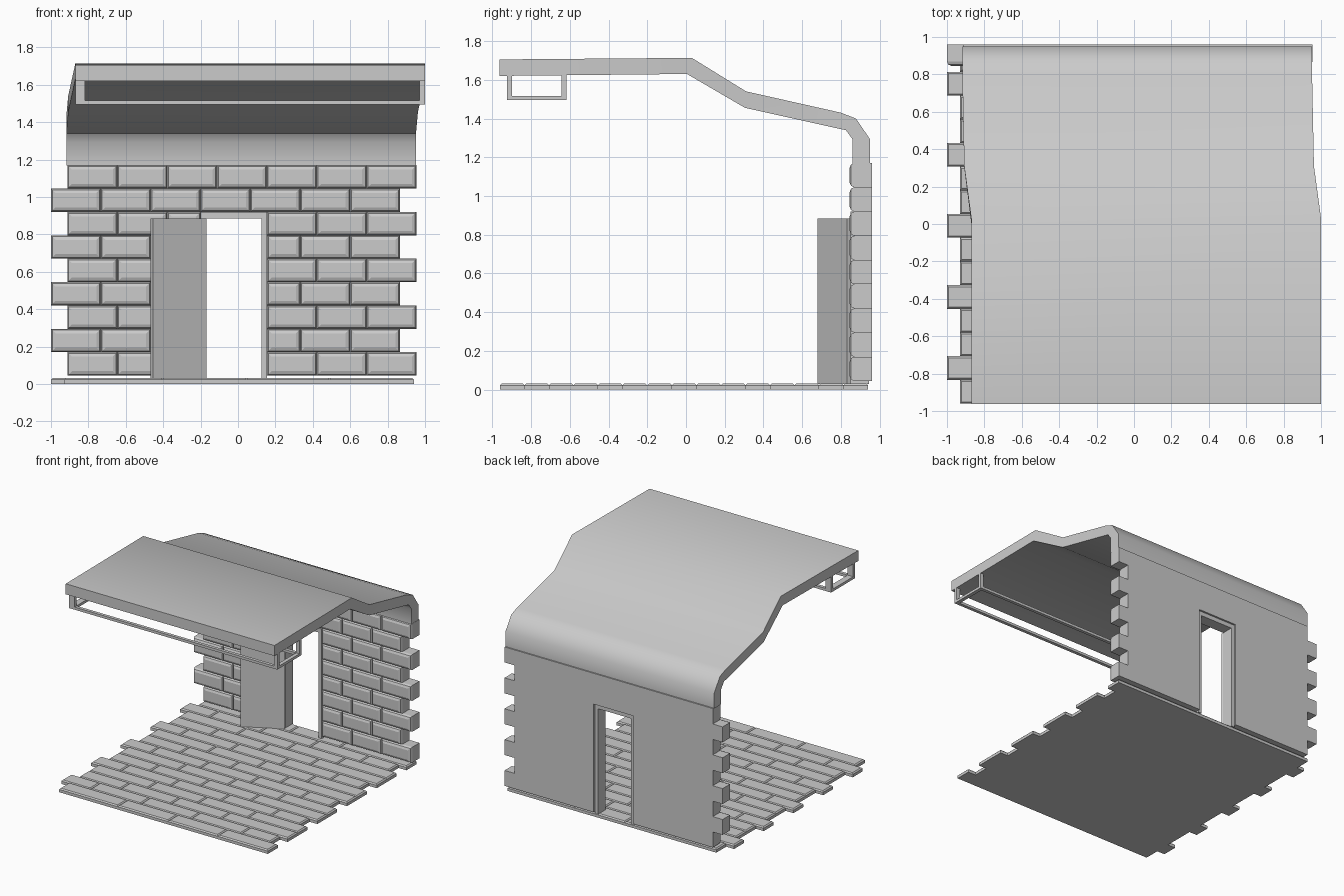
import bpy, bmesh, math
from mathutils import Matrix, Vector

if "Cube" in bpy.data.objects:
    bpy.data.objects.remove(bpy.data.objects["Cube"])


def add_box(bm, x0, x1, y0, y1, z0, z1, bevel=0, face_dir=None, segments=2):
    """Box; optionally bevels only the rim of the face looking along face_dir."""
    m = Matrix.Translation(((x0 + x1) / 2, (y0 + y1) / 2, (z0 + z1) / 2)) @ \
        Matrix.Diagonal((x1 - x0, y1 - y0, z1 - z0, 1))
    verts = bmesh.ops.create_cube(bm, size=1, matrix=m)["verts"]
    if bevel:
        bm.normal_update()
        d = Vector(face_dir)
        rim = max({f for v in verts for f in v.link_faces}, key=lambda f: f.normal.dot(d))
        bmesh.ops.bevel(bm, geom=list(rim.edges), offset=bevel, segments=segments,
                        profile=0.5, affect='EDGES')


def finish(bm, name, smooth=None):
    mesh = bpy.data.meshes.new(name)
    bm.to_mesh(mesh)
    bm.free()
    obj = bpy.data.objects.new(name, mesh)
    bpy.context.collection.objects.link(obj)
    if smooth:
        bpy.ops.object.select_all(action='DESELECT')
        obj.select_set(True)
        bpy.context.view_layer.objects.active = obj
        bpy.ops.object.shade_smooth_by_angle(angle=math.radians(smooth))
    return obj


# Floor planks: 15 rows repeating three staggered layouts
layouts = [(-0.93, -0.405, 0.045, 0.49, 0.94),
           (-1.0, -0.74, -0.29, 0.16, 0.61, 0.87),
           (-0.93, -0.56, -0.11, 0.34, 0.94)]
bm = bmesh.new()
pitch = 1.9 / 15
for row in range(15):
    y = -0.96 + row * pitch
    joints = layouts[row % 3]
    for a, b in zip(joints, joints[1:]):
        add_box(bm, a, b, y, y + pitch, 0, 0.032, 0.009, (0, 0, 1), 1)
finish(bm, "floor_planks")

# Brick wall: 9 running-bond rows, split around the doorway below row 7
DOOR_L, DOOR_R = -0.2, 0.155
bm = bmesh.new()
course, width = 0.125, 1.866 / 7
for row in range(9):
    start = -0.912 if row % 2 == 0 else -1.0
    z = 0.045 + row * course
    for i in range(7):
        a, b = start + i * width, start + (i + 1) * width
        spans = [(a, b)]
        if row < 7:
            spans = [(a, min(b, DOOR_L)), (max(a, DOOR_R), b)]
        for s, e in spans:
            if e - s > 0.01:
                add_box(bm, s, e, 0.845, 0.96, z, z + course, 0.024, (0, -1, 0))
finish(bm, "brick_wall", 20)

# Door frame
bm = bmesh.new()
add_box(bm, DOOR_L, DOOR_L + 0.03, 0.85, 0.945, 0.03, 0.92)
add_box(bm, DOOR_R - 0.03, DOOR_R, 0.85, 0.945, 0.03, 0.92)
add_box(bm, DOOR_L + 0.03, DOOR_R - 0.03, 0.85, 0.945, 0.885, 0.92)
finish(bm, "door_frame")

# Open door leaf, hinged on the left jamb and swung into the room
bm = bmesh.new()
add_box(bm, -0.325, 0, 0, 0.025, 0.03, 0.885)
door = finish(bm, "door")
door.location = (-0.168, 0.832, 0)
door.rotation_euler.z = math.radians(28)

# Roof: bent profile (y, z, sideways shift) swept across x
outer = [(-0.962, 1.705, 0.048), (0.03, 1.713, 0.048), (0.31, 1.54, 0.01), (0.80, 1.43, 0),
         (0.877, 1.40, 0), (0.95, 1.293, 0), (0.95, 1.168, 0)]
inner = [(-0.962, 1.62, 0.048), (0.005, 1.63, 0.048), (0.305, 1.455, 0.01), (0.80, 1.345, 0),
         (0.825, 1.34, 0), (0.86, 1.293, 0), (0.86, 1.168, 0)]
bm = bmesh.new()
rings = []
for o, i in zip(outer, inner):
    rings.append([bm.verts.new((x + p[2], p[0], p[1]))
                  for x, p in ((-0.918, o), (0.952, o), (0.952, i), (-0.918, i))])
for r, s in zip(rings, rings[1:]):
    for k in range(4):
        n = (k + 1) % 4
        bm.faces.new((r[k], r[n], s[n], s[k]))
bm.faces.new(rings[0])
bm.faces.new(rings[-1])
bmesh.ops.recalc_face_normals(bm, faces=bm.faces)
finish(bm, "roof", 40)

# Hanging frame under the front edge of the roof
bm = bmesh.new()
X0, X1, Y0, Y1, Z0, Z1 = -0.868, 1.0, -0.925, -0.617, 1.495, 1.628
T = 0.026
for a, b in ((X0, X0 + 0.05), (X1 - 0.03, X1)):
    for y in (Y0, Y1 - T):
        add_box(bm, a, b, y, y + T, Z0, Z1)
    add_box(bm, a, b, Y0 + T, Y1 - T, Z0, Z0 + 0.021)
for y in (Y0, Y1 - T):
    add_box(bm, X0 + 0.05, X1 - 0.03, y, y + T, Z0, Z0 + 0.021)
finish(bm, "hanging_frame")
